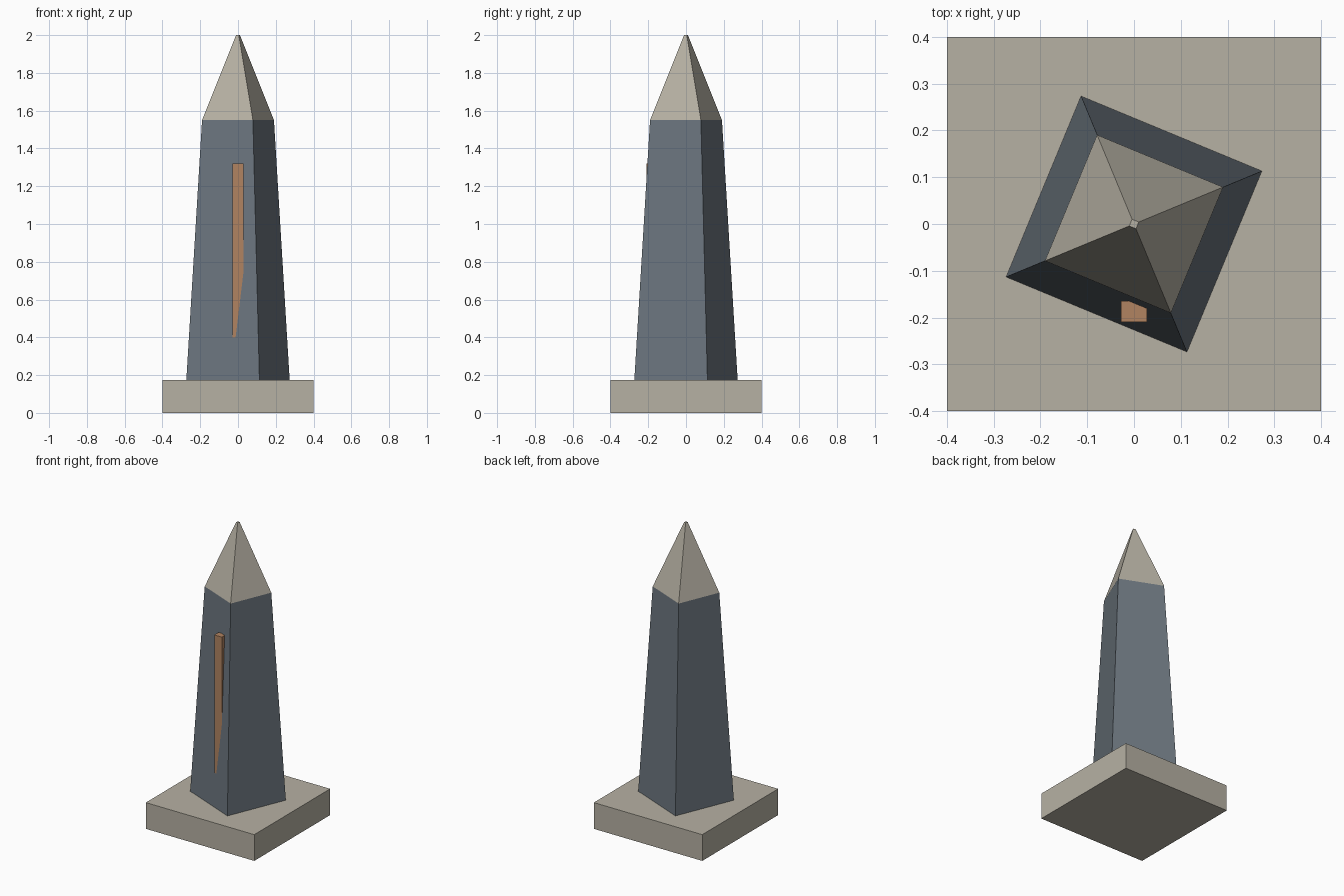
import bpy
import math

default = bpy.data.objects.get("Cube")
if default:
    bpy.data.objects.remove(default, do_unlink=True)


def material(name, rgb):
    mat = bpy.data.materials.new(name)
    mat.use_nodes = True
    mat.diffuse_color = (*rgb, 1)
    mat.node_tree.nodes["Principled BSDF"].inputs["Base Color"].default_value = (*rgb, 1)
    return mat


stone = material("pale_stone", (0.47, 0.44, 0.37))
slate = material("blue_grey_slate", (0.15, 0.18, 0.21))
copper = material("copper", (0.44, 0.23, 0.12))

TURN = math.radians(22.5)


def finish(name, mat):
    obj = bpy.context.object
    obj.name = name
    obj.data.materials.append(mat)
    return obj


def box(name, low, high, mat):
    centre = [(a + b) / 2 for a, b in zip(low, high)]
    bpy.ops.mesh.primitive_cube_add(size=1, location=centre)
    obj = finish(name, mat)
    obj.scale = [b - a for a, b in zip(low, high)]
    return obj


def square_taper(name, r_low, r_high, z_low, z_high, mat):
    # Four-sided frustum, turned relative to the base
    bpy.ops.mesh.primitive_cone_add(
        vertices=4, radius1=r_low, radius2=r_high, depth=z_high - z_low,
        location=(0, 0, (z_low + z_high) / 2), rotation=(0, 0, TURN))
    return finish(name, mat)


# Square plinth, tapering shaft and pointed cap
box("base", (-0.4, -0.4, 0), (0.4, 0.4, 0.175), stone)
square_taper("shaft", 0.296, 0.206, 0.175, 1.55, slate)
square_taper("cap", 0.206, 0.011, 1.55, 2.0, stone)

# Copper inlay, its lower end sinking into the sloping shaft
box("front_inlay", (-0.028, -0.21, 0.4), (0.028, -0.165, 1.32), copper)
